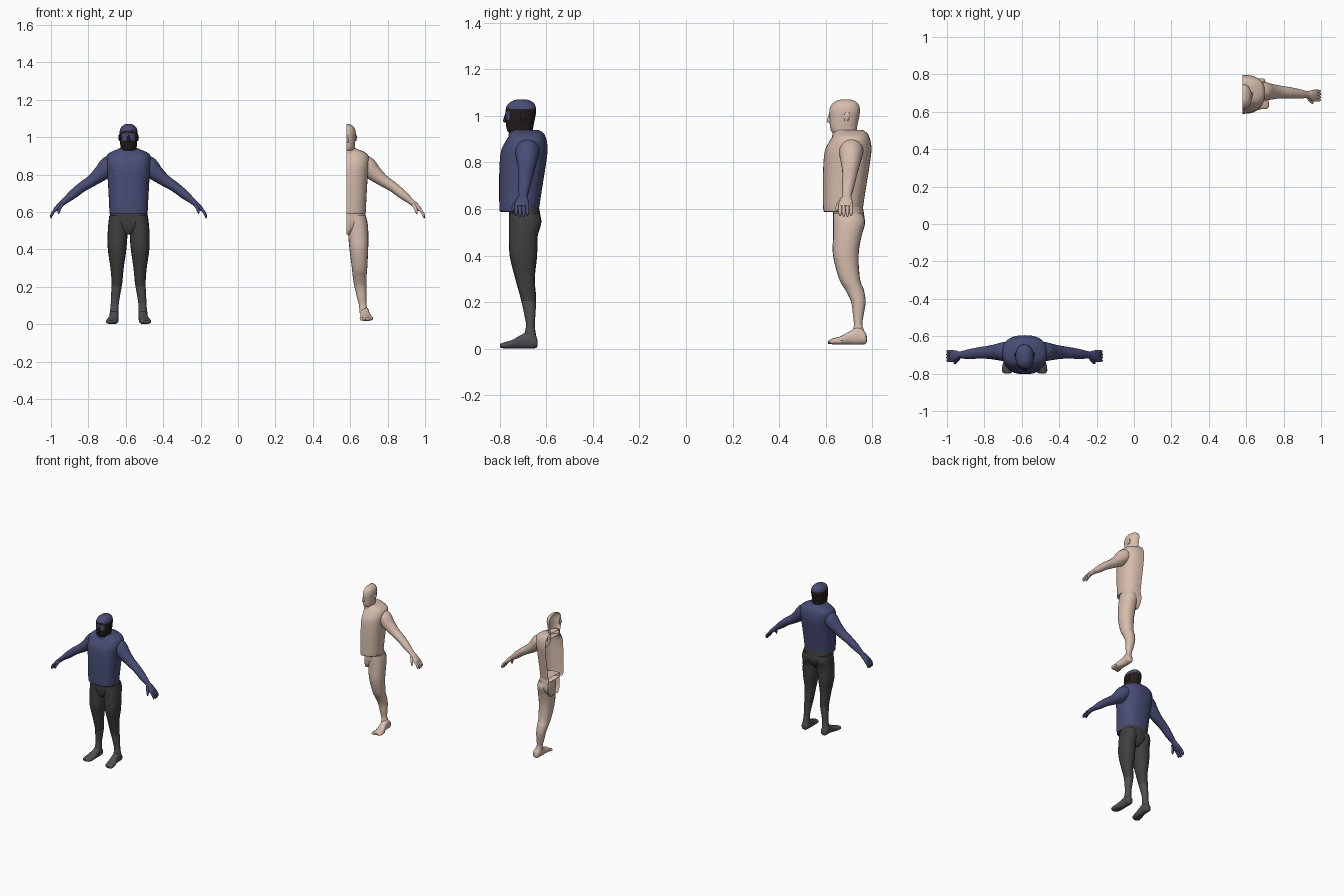
import bpy, bmesh, math
from mathutils import Vector

if "Cube" in bpy.data.objects:
    bpy.data.objects.remove(bpy.data.objects["Cube"])


def mat(name, *rgb):
    m = bpy.data.materials.new(name)
    m.diffuse_color = (*rgb, 1)
    m.use_nodes = True
    m.node_tree.nodes["Principled BSDF"].inputs["Base Color"].default_value = m.diffuse_color
    return m


BLUE = mat("navy", .065, .075, .18)
DARK = mat("dark_brown", .018, .011, .011)
PANTS = mat("charcoal", .052, .05, .047)
BOOT = mat("slate", .075, .08, .088)
SKIN = mat("skin", .68, .51, .42)


def smooth_path(rows, steps):
    """Catmull-Rom interpolation through rows of numbers."""
    out = []
    for i in range(len(rows) - 1):
        p0, p1, p2 = rows[max(i - 1, 0)], rows[i], rows[i + 1]
        p3 = rows[min(i + 2, len(rows) - 1)]
        for s in range(steps):
            t = s / steps
            out.append([.5 * (2 * b + (c - a) * t + (2 * a - 5 * b + 4 * c - d) * t * t
                              + (3 * b - a - 3 * c + d) * t ** 3)
                        for a, b, c, d in zip(p0, p1, p2, p3)])
    return out + [list(rows[-1])]


def loft(name, rows, fig, mats, axis='z', half=False, n=2.0, seg=20, steps=5, paint=None):
    """Skin rings (x, y, z, radius_a, radius_b); half leaves the x = 0 side open."""
    rows = smooth_path(rows, steps)
    bm = bmesh.new()
    rings = []
    for i, (x, y, z, a, b) in enumerate(rows):
        u, v = Vector((1, 0, 0)), Vector((0, 1, 0))
        if axis == 'y':
            v = Vector((0, 0, 1))
        elif axis == 'tube':
            t = Vector(rows[min(i + 1, len(rows) - 1)][:3]) - Vector(rows[max(i - 1, 0)][:3])
            u, v = Vector((0, 1, 0)), t.cross(Vector((0, 1, 0))).normalized()
        ring = []
        for k in range(seg + 1 if half else seg):
            th = -math.pi / 2 + math.pi * k / seg if half else math.tau * k / seg
            c, s = math.cos(th), math.sin(th)
            c = 0 if abs(c) < 1e-6 else c
            c = math.copysign(abs(c) ** (2 / n), c)
            s = math.copysign(abs(s) ** (2 / n), s)
            ring.append(bm.verts.new(Vector((x, y, z)) + u * a * c + v * b * s))
        rings.append(ring)
    m = len(rings[0])
    for r0, r1 in zip(rings, rings[1:]):
        for k in range(m - 1 if half else m):
            j = (k + 1) % m
            bm.faces.new((r0[k], r0[j], r1[j], r1[k]))
    bm.faces.new(rings[0])
    bm.faces.new(rings[-1])
    bmesh.ops.recalc_face_normals(bm, faces=bm.faces[:])
    for f in bm.faces:
        f.smooth = True
        if paint:
            f.material_index = paint(f.calc_center_median())
    me = bpy.data.meshes.new(name)
    bm.to_mesh(me)
    bm.free()
    ob = bpy.data.objects.new(fig["tag"] + name, me)
    bpy.context.collection.objects.link(ob)
    ob.location = fig["loc"]
    for k in mats:
        me.materials.append(k)
    if fig["mirror"]:
        ob.modifiers.new("mirror", 'MIRROR')
    bpy.context.view_layer.objects.active = ob
    bpy.ops.object.select_all(action='DESELECT')
    ob.select_set(True)
    bpy.ops.object.shade_smooth_by_angle(angle=math.radians(50))
    return ob


def section(rows, x=0):
    """(z, front y, back y, half width) -> central ring."""
    return [(x, (f + b) / 2, z, w, (b - f) / 2) for z, f, b, w in rows]


def limb(rows):
    """(z, inner x, outer x, front y, back y) -> ring."""
    return [((i + o) / 2, (f + b) / 2, z, (o - i) / 2, (b - f) / 2) for z, i, o, f, b in rows]


def head_paint(c):
    # cap above, goggles in front, dark hair and beard elsewhere
    if c.z > 1.032 and not (c.y < -.06 and c.z < 1.038):
        return 0
    return 0 if c.y < -.058 and .985 < c.z < 1.02 else 1


def build(fig):
    top, low, shoe = fig["top"], fig["low"], fig["shoe"]
    # torso with overhanging hem
    loft("torso", section([(.588, -.098, .066, .099), (.60, -.102, .068, .102), (.68, -.103, .08, .106),
                           (.78, -.102, .096, .112), (.85, -.095, .105, .118), (.89, -.076, .102, .119),
                           (.912, -.062, .095, .108), (.928, -.052, .086, .078), (.938, -.045, .07, .048)]),
         fig, [top], half=True, n=2.5)
    # collar band
    loft("collar", section([(.905, -.064, .08, .07), (.925, -.062, .078, .066), (.94, -.055, .066, .052),
                            (.938, -.045, .05, .042)]), fig, [top], half=True, steps=3)
    # pelvis
    loft("pelvis", section([(.62, -.06, .066, .095), (.58, -.06, .073, .1), (.54, -.06, .077, .085),
                            (.505, -.055, .065, .05), (.48, -.045, .045, .018)]), fig, [low], half=True, n=2.4)
    # head and neck
    loft("head", section([(.90, -.045, .045, .04), (.925, -.052, .042, .041), (.932, -.066, .042, .042),
                          (.955, -.073, .044, .044), (.99, -.075, .051, .047), (1.02, -.076, .056, .049),
                          (1.045, -.069, .052, .044), (1.06, -.054, .04, .033), (1.069, -.034, .022, .018),
                          (1.071, -.012, .002, .005)]),
         fig, fig["head"], half=True, n=2.2, paint=fig["paint"])
    # nose and ears
    loft("nose", section([(.972, -.082, -.06, .01), (.98, -.087, -.06, .011), (.995, -.082, -.06, .008),
                          (1.012, -.077, -.06, .005)]), fig, fig["head"][-1:], half=True, seg=10)
    loft("ear", section([(.978, -.01, .004, .004), (.99, -.013, .011, .007), (1.005, -.013, .014, .007),
                         (1.014, -.008, .009, .004)], .047), fig, fig["head"][-1:], seg=10)
    # leg
    loft("leg", limb(fig["leg"]), fig, [low, shoe], n=2.2,
         paint=lambda c: int(c.z < .2))
    # foot
    dx, dy, dz = fig["foot"]
    foot = [(.062, .078, .012, .036, .012), (.054, .078, .022, .055, .002), (.025, .077, .024, .075, 0),
            (-.01, .079, .025, .058, 0), (-.05, .086, .031, .036, 0), (-.085, .091, .03, .026, .001),
            (-.1, .093, .016, .019, .006)]
    loft("foot", [(x + dx, y + dy, (t + b) / 2 + dz, w, (t - b) / 2) for y, x, w, t, b in foot],
         fig, [shoe], axis='y', n=2.4)
    if fig["toes"]:
        for i in range(5):
            x, y, r = .079 + .0135 * i, -.082 + .004 * i * i / 2, .0095 - .0008 * i
            loft("toe_%d" % (i + 1), [(x, y + .03, .03, r, r), (x, y + .012, .029, r, r),
                                      (x, y + .003, .027, r * .85, r * .85), (x, y, .026, .002, .002)],
                 fig, [shoe], axis='y', seg=10, steps=3)
    # arm and palm
    loft("arm", [(.06, .018, .868, .05, .045), (.105, .018, .846, .052, .052), (.145, .016, .808, .044, .043),
                 (.195, .014, .768, .035, .032), (.25, .01, .732, .03, .027), (.30, .004, .692, .026, .024),
                 (.345, 0, .655, .019, .016), (.365, -.003, .638, .026, .015), (.387, -.006, .617, .032, .012),
                 (.394, -.006, .609, .029, .009)], fig, [top], axis='tube')
    # fingers and thumb
    for i in range(4):
        y, k = .018 - .0158 * i, (.85, 1, .98, .88)[i]
        loft("finger_%d" % (i + 1), [(.382, y, .621, .008, .008), (.402, y, .601, .008, .008),
                                     (.402 + .011 * k, y, .601 - .022 * k, .007, .007),
                                     (.402 + .012 * k, y, .601 - .036 * k, .002, .002)],
             fig, [top], axis='tube', seg=10, steps=4)
    loft("thumb", [(.352, -.018, .646, .011, .01), (.366, -.034, .623, .01, .009),
                   (.373, -.042, .602, .008, .007), (.374, -.044, .588, .002, .002)],
         fig, [top], axis='tube', seg=10, steps=4)


# complete clothed figure, mirrored
build(dict(tag="clothed_", loc=(-.585, -.7, 0), mirror=True, top=BLUE, low=PANTS, shoe=BOOT,
           head=[BLUE, DARK], paint=head_paint, foot=(0, 0, 0), toes=False,
           leg=[(.58, .006, .103, -.06, .072), (.54, .005, .108, -.06, .078), (.48, .006, .112, -.06, .062),
                (.4, .012, .111, -.058, .06), (.3, .026, .097, -.034, .05), (.22, .034, .091, -.012, .056),
                (.15, .046, .094, .004, .053), (.1, .053, .096, .012, .05), (.05, .053, .102, .003, .057)]))
# bare half body, open along its cut side
build(dict(tag="bare_", loc=(.581, .692, 0), mirror=False, top=SKIN, low=SKIN, shoe=SKIN,
           head=[SKIN], paint=None, foot=(.02, .023, .017), toes=True,
           leg=[(.58, .006, .103, -.06, .068), (.54, .006, .112, -.06, .078), (.48, .008, .116, -.06, .062),
                (.4, .015, .115, -.06, .05), (.3, .028, .11, -.034, .056), (.25, .033, .106, -.006, .073),
                (.2, .042, .106, .018, .08), (.14, .056, .105, .026, .071), (.1, .066, .106, .03, .066),
                (.06, .068, .117, .018, .082)]))
